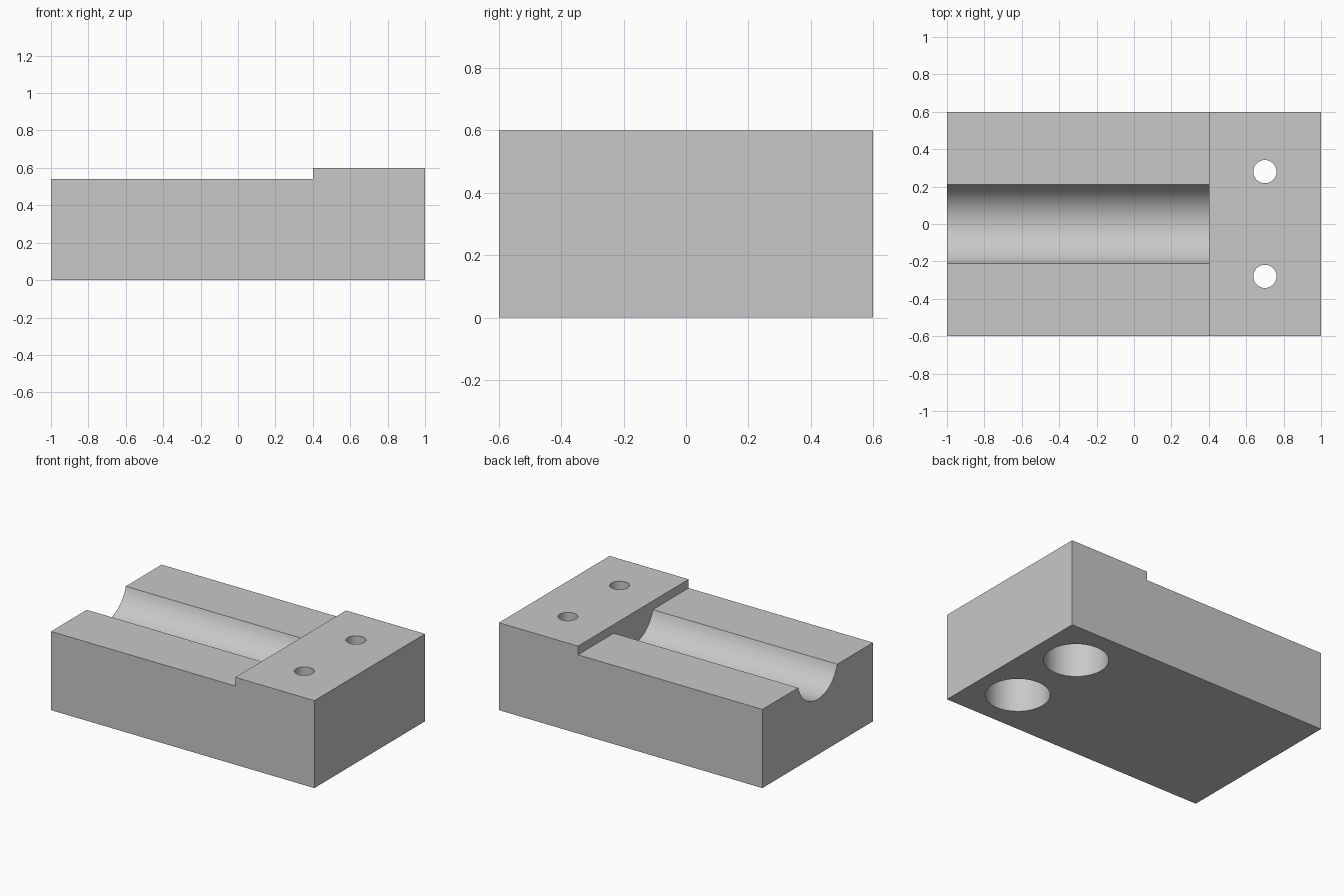
import bpy
import bmesh
import math
from mathutils import Matrix

default = bpy.data.objects.get("Cube")
if default:
    bpy.data.objects.remove(default, do_unlink=True)

LENGTH, WIDTH, HEIGHT = 2.0, 1.2, 0.6
STEP_X, DECK_Z = 0.4, 0.54
GROOVE_R = 0.22
HOLE_X, HOLE_Y = 0.7, 0.28

grey = bpy.data.materials.new("plain_grey")
grey.use_nodes = True
colour = (0.58, 0.58, 0.58, 1)
grey.diffuse_color = colour
grey.node_tree.nodes["Principled BSDF"].inputs["Base Color"].default_value = colour


def make_object(name, bm):
    bmesh.ops.recalc_face_normals(bm, faces=bm.faces[:])
    mesh = bpy.data.meshes.new(name)
    bm.to_mesh(mesh)
    bm.free()
    mesh.materials.append(grey)
    obj = bpy.data.objects.new(name, mesh)
    bpy.context.collection.objects.link(obj)
    return obj


def cylinder(name, radius, bottom, top, x, y):
    bm = bmesh.new()
    bmesh.ops.create_cone(bm, cap_ends=True, segments=64, radius1=radius,
                          radius2=radius, depth=top - bottom,
                          matrix=Matrix.Translation((x, y, (top + bottom) / 2)))
    return make_object(name, bm)


def cut(target, cutter):
    cutter.hide_render = True
    mod = target.modifiers.new(cutter.name, "BOOLEAN")
    mod.operation = "DIFFERENCE"
    mod.solver = "EXACT"
    mod.object = cutter
    bpy.ops.object.select_all(action="DESELECT")
    target.select_set(True)
    bpy.context.view_layer.objects.active = target
    bpy.ops.object.modifier_apply(modifier=mod.name)
    bpy.data.objects.remove(cutter, do_unlink=True)


# Solid block
bm = bmesh.new()
bmesh.ops.create_cube(bm, size=1, matrix=Matrix.Translation((0, 0, HEIGHT / 2))
                      @ Matrix.Diagonal((LENGTH, WIDTH, HEIGHT, 1)))
block = make_object("grooved_block", bm)

# Lowered deck with a round groove, cut in one pass up to the step
half_angle = math.acos((HEIGHT - DECK_Z) / GROOVE_R)
profile = [(0.8, 0.8), (-0.8, 0.8), (-0.8, DECK_Z)]
steps = 40
for i in range(steps + 1):
    a = -half_angle + 2 * half_angle * i / steps
    profile.append((GROOVE_R * math.sin(a), HEIGHT - GROOVE_R * math.cos(a)))
profile.append((0.8, DECK_Z))
bm = bmesh.new()
face = bm.faces.new([bm.verts.new((STEP_X, y, z)) for y, z in profile])
ends = bmesh.ops.extrude_face_region(bm, geom=[face])["geom"]
bmesh.ops.translate(bm, vec=(-1.6, 0, 0),
                    verts=[v for v in ends if isinstance(v, bmesh.types.BMVert)])
cut(block, make_object("deck_cutter", bm))

# Two through holes, each with a wide counterbore from below
for side in (-1, 1):
    cut(block, cylinder("counterbore_cutter", 0.2, -0.1, 0.4, HOLE_X, side * HOLE_Y))
    cut(block, cylinder("bore_cutter", 0.062, -0.1, 0.8, HOLE_X, side * HOLE_Y))

bpy.ops.object.shade_smooth_by_angle(angle=math.radians(30))
